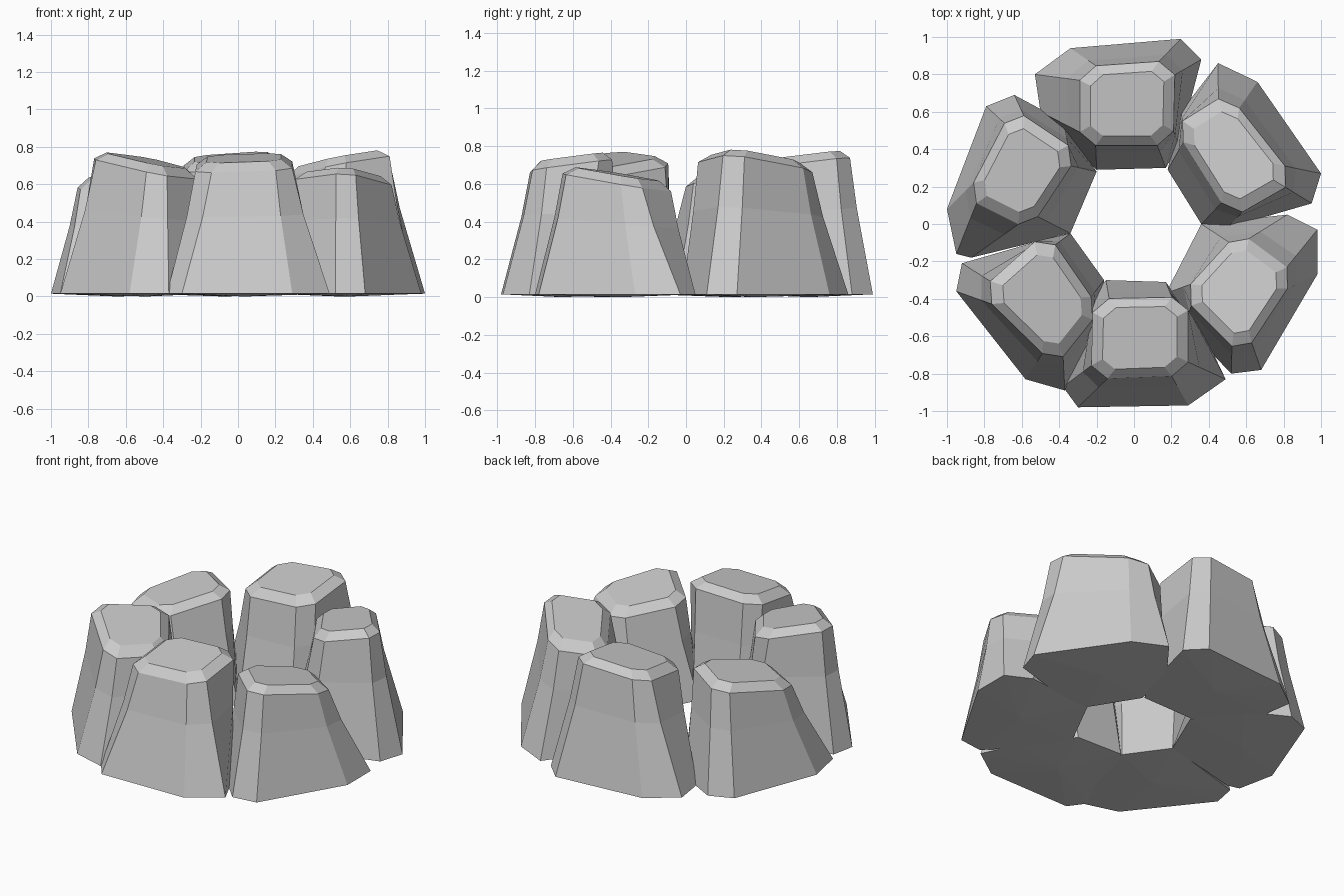
import bpy, bmesh
from mathutils import Vector

if "Cube" in bpy.data.objects:
    bpy.data.objects.remove(bpy.data.objects["Cube"])


def chamfer(quad, f=0.17):
    """Cut the corners off a quad, giving an octagon in the same order."""
    q = [Vector(p) for p in quad]
    ring = []
    for i in range(4):
        ring += [q[i].lerp(q[i - 1], f), q[i].lerp(q[(i + 1) % 4], f)]
    return ring


def rock(name, base, shoulder, height, slope_x, slope_y):
    """Faceted boulder: wide foot, bulging sides, bevelled rim, tilted flat cap."""
    foot = [Vector(p) for p in base]
    rim = chamfer(shoulder)
    c = sum(rim, Vector((0, 0))) / 8
    cap = [c + (p - c) * 0.77 for p in rim]

    def plane(p):
        return height + slope_x * (p.x - c.x) + slope_y * (p.y - c.y)

    rings = [
        [(p.x, p.y, 0.015) for p in foot],
        [(*p.lerp(r, 0.70), plane(r) * 0.6) for p, r in zip(foot, rim)],
        [(r.x, r.y, plane(r) - 0.045) for r in rim],
        [(p.x, p.y, plane(p)) for p in cap],
    ]
    bm = bmesh.new()
    loops = [[bm.verts.new(co) for co in ring] for ring in rings]
    for lo, hi in zip(loops, loops[1:]):
        for i in range(8):
            j = (i + 1) % 8
            bm.faces.new((lo[i], lo[j], hi[j], hi[i]))
    bm.faces.new(loops[-1])
    # Underside, slightly domed down to the ground
    mid = sum(foot, Vector((0, 0))) / 8
    under = bm.verts.new((mid.x, mid.y, 0))
    for i in range(8):
        bm.faces.new((loops[0][(i + 1) % 8], loops[0][i], under))
    bmesh.ops.recalc_face_normals(bm, faces=bm.faces)
    mesh = bpy.data.meshes.new(name)
    bm.to_mesh(mesh)
    bm.free()
    bpy.context.collection.objects.link(bpy.data.objects.new(name, mesh))


# Ring of six stones, each listed counter-clockwise from its outer corner
rock("rock_back",
     [(.36, .88), (.25, .99), (-.34, .94), (-.53, .80), (-.50, .60), (-.20, .29), (.17, .30), (.24, .42)],
     [(.22, .875), (-.29, .84), (-.29, .42), (.21, .42)], .745, .06, .12)
rock("rock_back_right",
     [(.95, .11), (1.0, .27), (.66, .76), (.45, .86), (.25, .60), (.18, .29), (.36, 0), (.50, -.02)],
     [(.87, .23), (.50, .70), (.21, .52), (.52, .03)], .735, .18, -.05)
rock("rock_front_right",
     [(.52, -.80), (.68, -.78), (.98, -.27), (.98, -.03), (.82, .05), (.36, 0), (.17, -.37), (.27, -.54)],
     [(.58, -.71), (.87, -.27), (.56, -.04), (.25, -.38)], .65, -.03, -.16)
rock("rock_front",
     [(-.38, -.87), (-.30, -.98), (.29, -.97), (.49, -.83), (.38, -.60), (.17, -.31), (-.15, -.30), (-.22, -.37)],
     [(-.23, -.83), (.29, -.81), (.29, -.39), (-.22, -.40)], .74, .03, .13)
rock("rock_front_left",
     [(-.92, -.21), (-.95, -.36), (-.58, -.83), (-.37, -.89), (-.21, -.70), (-.16, -.30), (-.34, -.05), (-.40, -.06)],
     [(-.83, -.36), (-.42, -.76), (-.18, -.46), (-.47, -.04)], .725, -.18, .06)
rock("rock_back_left",
     [(-.64, .69), (-.79, .63), (-1.0, .08), (-.95, -.16), (-.87, -.18), (-.34, -.05), (-.20, .28), (-.38, .55)],
     [(-.65, .62), (-.90, .14), (-.56, -.03), (-.29, .38)], .665, .12, .12)
